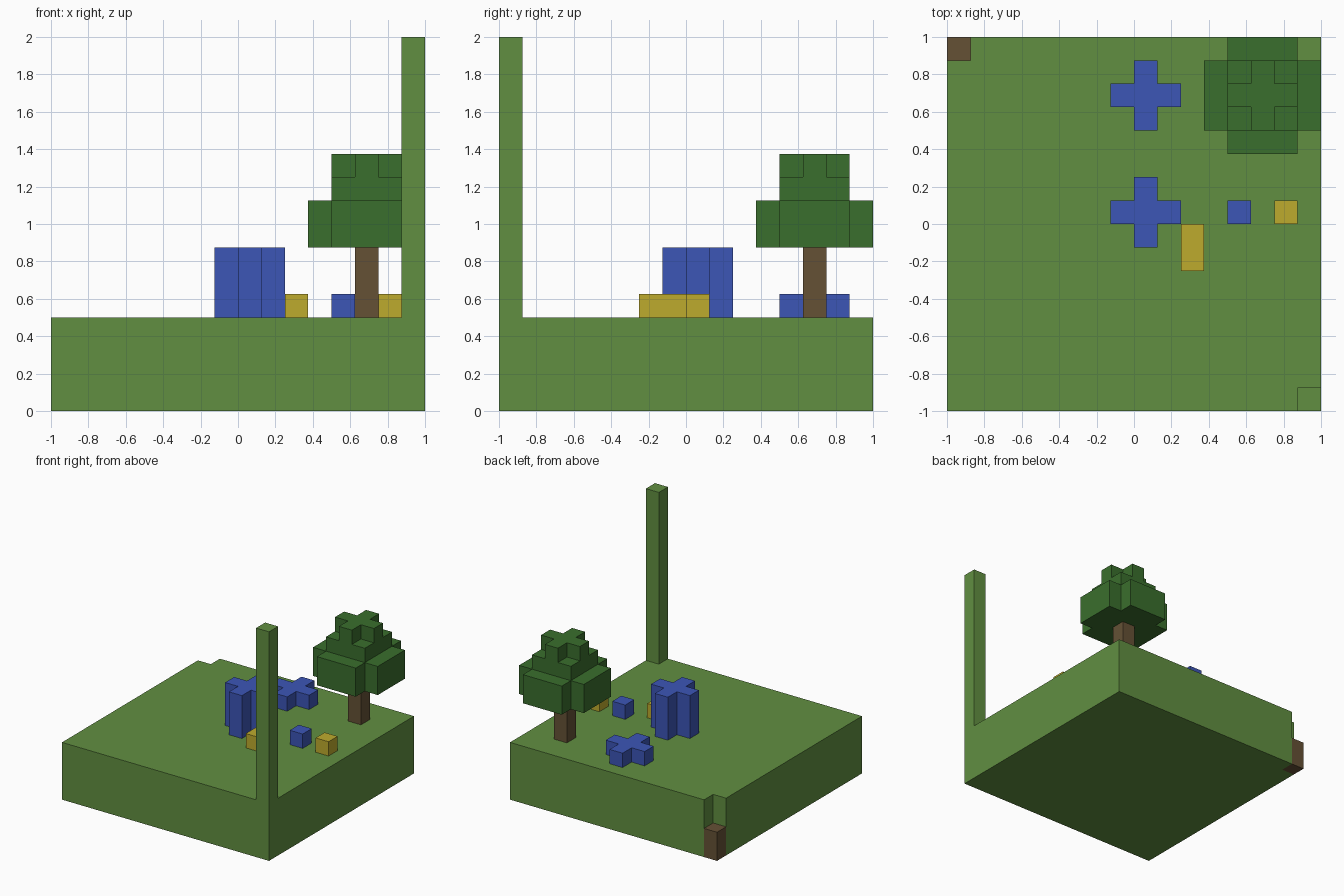
import bpy
import bmesh

if "Cube" in bpy.data.objects:
    bpy.data.objects.remove(bpy.data.objects["Cube"], do_unlink=True)

U = 0.125  # one block


def material(name, rgb):
    mat = bpy.data.materials.new(name)
    mat.use_nodes = True
    mat.diffuse_color = (*rgb, 1)
    mat.node_tree.nodes["Principled BSDF"].inputs["Base Color"].default_value = (*rgb, 1)
    return mat


grass = material("grass green", (0.12, 0.275, 0.053))
leaf = material("leaf green", (0.042, 0.156, 0.026))
bark = material("bark brown", (0.13, 0.083, 0.036))
blue = material("water blue", (0.045, 0.092, 0.47))
yellow = material("sand yellow", (0.515, 0.41, 0.027))


def prism(name, outline, z0, z1, mat):
    """Extrude an outline, given in blocks, from z0 up to z1."""
    bm = bmesh.new()
    base = bm.faces.new([bm.verts.new((x * U, y * U, z0 * U)) for x, y in outline])
    top = bmesh.ops.extrude_face_region(bm, geom=[base], use_keep_orig=True)["geom"]
    verts = [v for v in top if isinstance(v, bmesh.types.BMVert)]
    bmesh.ops.translate(bm, verts=verts, vec=(0, 0, (z1 - z0) * U))
    bmesh.ops.recalc_face_normals(bm, faces=bm.faces)
    mesh = bpy.data.meshes.new(name)
    bm.to_mesh(mesh)
    bm.free()
    mesh.materials.append(mat)
    obj = bpy.data.objects.new(name, mesh)
    bpy.context.collection.objects.link(obj)
    return obj


def rect(x, y, w=1, d=1):
    return [(x, y), (x + w, y), (x + w, y + d), (x, y + d)]


def plus(cx, cy, inner, outer):
    """Outline of a plus: arms of half width inner reaching out to outer."""
    i, o = inner, outer
    quarter = [(o, -i), (o, i), (i, i)]
    points = []
    for _ in range(4):
        points += quarter
        quarter = [(-y, x) for x, y in quarter]
    return [(cx + x, cy + y) for x, y in points]


# Ground slab with one notched corner, a buried stump in it, and a corner post
prism("ground", [(-8, -8), (8, -8), (8, 8), (-7, 8), (-7, 7), (-8, 7)], 0, 4, grass)
prism("corner_stump", rect(-8, 7), 0, 2, bark)
prism("corner_post", rect(7, -8), 4, 16, grass)

# Blue blocks
prism("tall_blue_cross", plus(0.5, 0.5, 0.5, 1.5), 4, 7, blue)
prism("low_blue_cross", plus(0.5, 5.5, 0.5, 1.5), 4, 5, blue)
prism("blue_block", rect(4, 0), 4, 5, blue)

# Yellow blocks
prism("yellow_block", rect(6, 0), 4, 5, yellow)
prism("long_yellow_block", rect(2, -2, 1, 2), 4, 5, yellow)

# Tree
prism("tree_trunk", rect(5, 5), 4, 7, bark)
prism("lower_leaves", plus(5.5, 5.5, 1.5, 2.5), 7, 9, leaf)
prism("middle_leaves", rect(4, 4, 3, 3), 9, 10, leaf)
prism("top_leaves", plus(5.5, 5.5, 0.5, 1.5), 10, 11, leaf)
